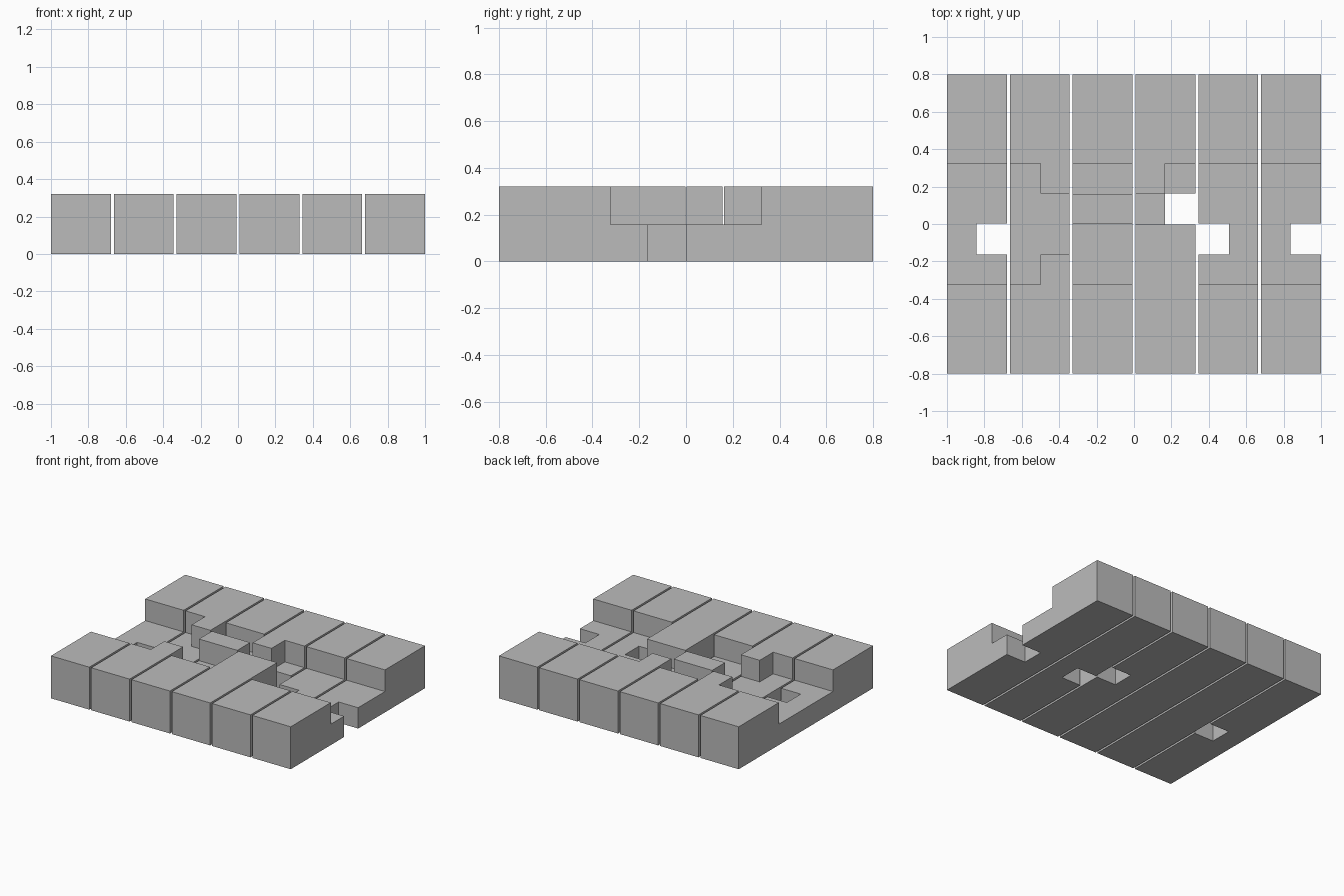
import bpy

cube = bpy.data.objects.get("Cube")
if cube:
    bpy.data.objects.remove(cube, do_unlink=True)

UNIT = 0.16       # one notch cell
PLAY = 0.003      # clearance added to every notch
PITCH = 0.336     # spacing between neighbouring bars
LENGTH = 1.6

grey = bpy.data.materials.new("plain grey")
grey.use_nodes = True
COLOUR = (0.5, 0.5, 0.5, 1)
grey.diffuse_color = COLOUR
grey.node_tree.nodes["Principled BSDF"].inputs["Base Color"].default_value = COLOUR


def box(name, low, high):
    """Axis-aligned box between two corners."""
    centre = [(a + b) / 2 for a, b in zip(low, high)]
    bpy.ops.mesh.primitive_cube_add(size=1, location=centre)
    obj = bpy.context.object
    obj.name = name
    obj.scale = [b - a for a, b in zip(low, high)]
    bpy.ops.object.transform_apply(location=True, rotation=False, scale=True)
    return obj


def cut(bar, x, side, start, end, through):
    """Notch a bar from cell row start to end, on one side or both."""
    reach = UNIT + 0.005
    left = x - PLAY if side == "right" else x - reach
    right = x + PLAY if side == "left" else x + reach
    bottom = -0.1 if through else UNIT - PLAY
    cutter = box("notch_cutter",
                 (left, start * UNIT - PLAY, bottom),
                 (right, end * UNIT + PLAY, 3 * UNIT))
    cutter.hide_render = True
    mod = bar.modifiers.new("notch", "BOOLEAN")
    mod.operation = "DIFFERENCE"
    mod.solver = "EXACT"
    mod.object = cutter
    bpy.context.view_layer.objects.active = bar
    bpy.ops.object.modifier_apply(modifier=mod.name)
    bpy.data.objects.remove(cutter, do_unlink=True)


# Notches of each bar: side, first row, last row, cut through to the bottom
WIDE = ("both", -2, 2, False)
bars = {
    "bar_far_right": [WIDE, ("right", -1, 0, True)],
    "bar_mid_right": [("both", -1, 1, False), ("left", -2, 2, False)],
    "bar_inner_right": [("both", -2, 0, False), ("both", 1, 2, False)],
    "bar_inner_left": [("both", 0, 1, False), ("right", 0, 2, False),
                       ("right", 0, 1, True)],
    "bar_mid_left": [WIDE, ("left", -1, 0, True)],
    "bar_far_left": [WIDE, ("right", -1, 0, True)],
}

# Six square bars side by side
for i, (name, notches) in enumerate(bars.items()):
    x = (i - 2.5) * PITCH
    bar = box(name, (x - UNIT, -LENGTH / 2, 0), (x + UNIT, LENGTH / 2, 2 * UNIT))
    for notch in notches:
        cut(bar, x, *notch)
    bar.data.materials.clear()
    bar.data.materials.append(grey)
